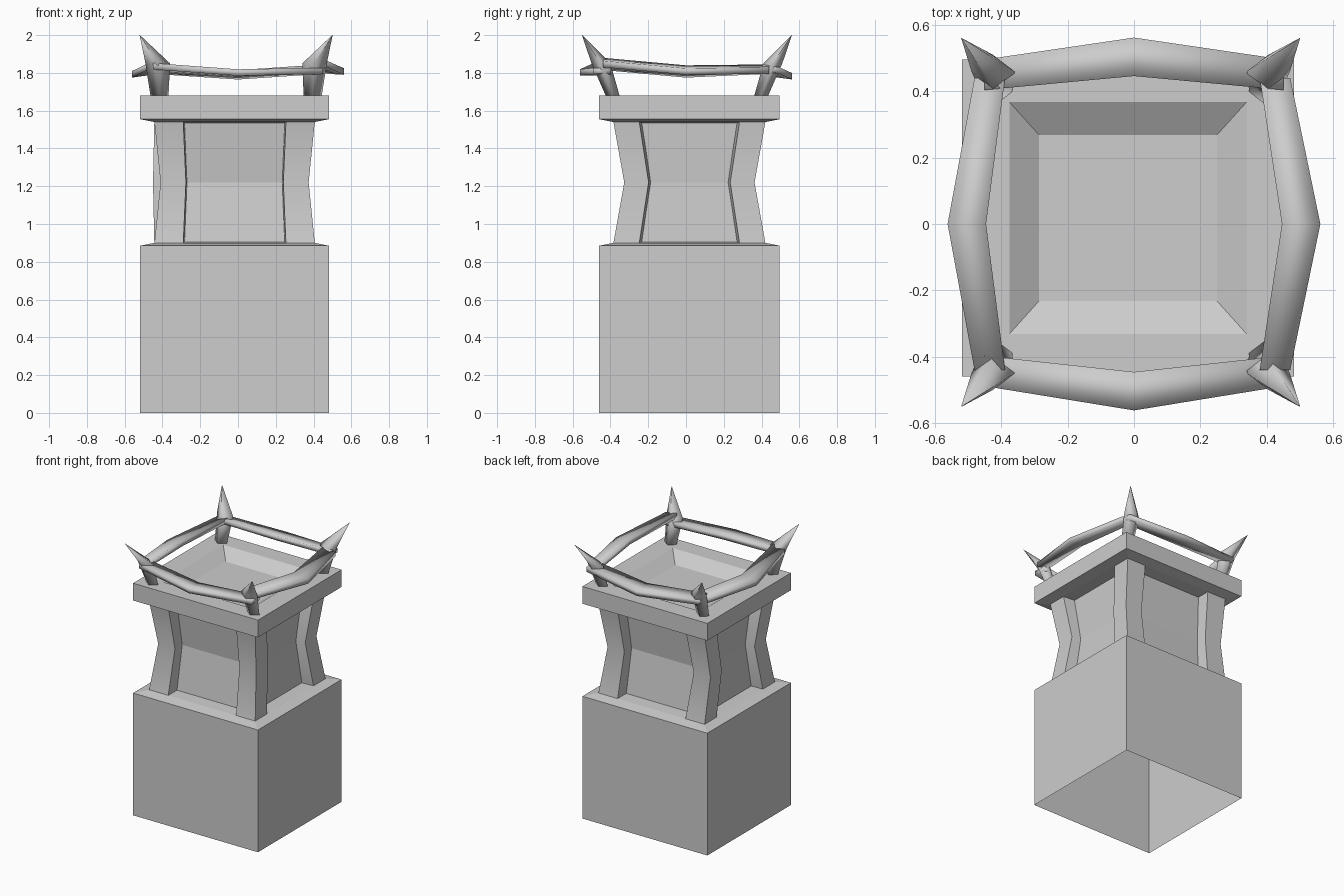
import bpy
import bmesh
import math

cube = bpy.data.objects.get("Cube")
if cube:
    bpy.data.objects.remove(cube)

stone = bpy.data.materials.new("grey_stone")
stone.use_nodes = True
GREY = (0.61, 0.61, 0.61, 1)
stone.diffuse_color = GREY
stone.node_tree.nodes["Principled BSDF"].inputs["Base Color"].default_value = GREY

# The masonry sits slightly off the centre of the railing
CX, CY = -0.018, 0.018


def loft(name, sections, smooth=0, cap_start=True, cap_end=True):
    """Skin a list of equal-sized point rings, with optional end caps."""
    bm = bmesh.new()
    rings = [[bm.verts.new(p) for p in ring] for ring in sections]
    n = len(rings[0])
    for a, b in zip(rings, rings[1:]):
        for i in range(n):
            j = (i + 1) % n
            bm.faces.new((a[i], a[j], b[j], b[i]))
    if cap_start:
        bm.faces.new(rings[0][::-1])
    if cap_end:
        bm.faces.new(rings[-1])
    mesh = bpy.data.meshes.new(name)
    if cap_start:
        bmesh.ops.recalc_face_normals(bm, faces=bm.faces)
    bm.to_mesh(mesh)
    bm.free()
    mesh.materials.append(stone)
    obj = bpy.data.objects.new(name, mesh)
    bpy.context.collection.objects.link(obj)
    if smooth:
        bpy.ops.object.select_all(action="DESELECT")
        obj.select_set(True)
        bpy.context.view_layer.objects.active = obj
        bpy.ops.object.shade_smooth_by_angle(angle=math.radians(smooth))


def rect(hx, hy, z):
    return [(CX + sx * hx, CY + sy * hy, z)
            for sx, sy in ((-1, -1), (1, -1), (1, 1), (-1, 1))]


# Hollow base block, open underneath, with a shallow sloped top
loft("base_block", [rect(0.5, 0.478, 0), rect(0.5, 0.478, 0.885),
                    rect(0.425, 0.403, 0.9), rect(0.34, 0.312, 0.905)],
     cap_start=False, cap_end=False)

# Waisted chamber walls
loft("chamber_walls", [rect(0.34, 0.312, 0.905), rect(0.325, 0.27, 1.22),
                       rect(0.34, 0.312, 1.535)],
     cap_start=False, cap_end=False)

# Platform slab with a sunken floor
loft("platform", [rect(0.34, 0.312, 1.535), rect(0.425, 0.403, 1.54),
                  rect(0.5, 0.478, 1.555), rect(0.5, 0.478, 1.68),
                  rect(0.358, 0.35, 1.68), rect(0.268, 0.25, 1.62)],
     cap_start=False)

CORNERS = {"front_right": (-1, -1), "front_left": (1, -1),
           "back_left": (1, 1), "back_right": (-1, 1)}


def post_ring(sx, sy, ox, oy, ix, iy, z):
    pts = ((ox, oy), (ix, oy), (ix - 0.012, iy - 0.024), (ox, iy))
    return [(CX + sx * x, CY + sy * y, z) for x, y in pts]


def horn_ring(sx, sy, x, y, rx, ry, z):
    return [(-0.01 + sx * x + rx * dx, 0.005 + sy * y + ry * dy, z)
            for dx, dy in ((1, 0), (0, 1), (-1, 0), (0, -1))]


for label, (sx, sy) in CORNERS.items():
    # Bent corner post; the back right one bends only front to back
    waist = 0.04 if label == "back_right" else 0
    loft(label + "_post", [post_ring(sx, sy, 0.425, 0.403, 0.272, 0.266, 0.895),
                           post_ring(sx, sy, 0.392 + waist, 0.345,
                                     0.258 + waist, 0.216, 1.22),
                           post_ring(sx, sy, 0.425, 0.403, 0.272, 0.266, 1.545)],
         smooth=35)
    # Outward leaning horn
    loft(label + "_horn", [horn_ring(sx, sy, 0.405, 0.39, 0.047, 0.036, 1.67),
                           horn_ring(sx, sy, 0.415, 0.455, 0.065, 0.05, 1.85),
                           horn_ring(sx, sy, 0.51, 0.555, 0.001, 0.001, 2.0)],
         smooth=110)


def rail_ring(angle, along, out, half, z, tilt):
    """Flat bar section, its outer edge a little lower than its inner edge."""
    c, s = math.cos(angle), math.sin(angle)
    ring = []
    for side, up in ((-1, -1), (1, -1), (1, 1), (-1, 1)):
        o = out + side * half
        ring.append((o * c - along * s, o * s + along * c,
                     z - side * tilt + up * 0.017))
    return ring


# Bowed rails: distance out at the ends, half length, start, middle and end heights
RAILS = (("left", 0.425, 0.44, 1.855, 1.815, 1.82, 0.008),
         ("back", 0.45, 0.45, 1.82, 1.79, 1.82, 0.008),
         ("right", 0.435, 0.44, 1.82, 1.8, 1.84, 0.008),
         ("front", 0.443, 0.45, 1.835, 1.802, 1.81, 0))
for turn, (label, out, length, z0, z1, z2, tilt) in enumerate(RAILS):
    a = turn * math.pi / 2
    loft(label + "_rail", [rail_ring(a, -length, out, 0.046, z0, tilt),
                           rail_ring(a, 0, 0.504, 0.058, z1, tilt),
                           rail_ring(a, length, out, 0.046, z2, tilt)],
         smooth=110)
